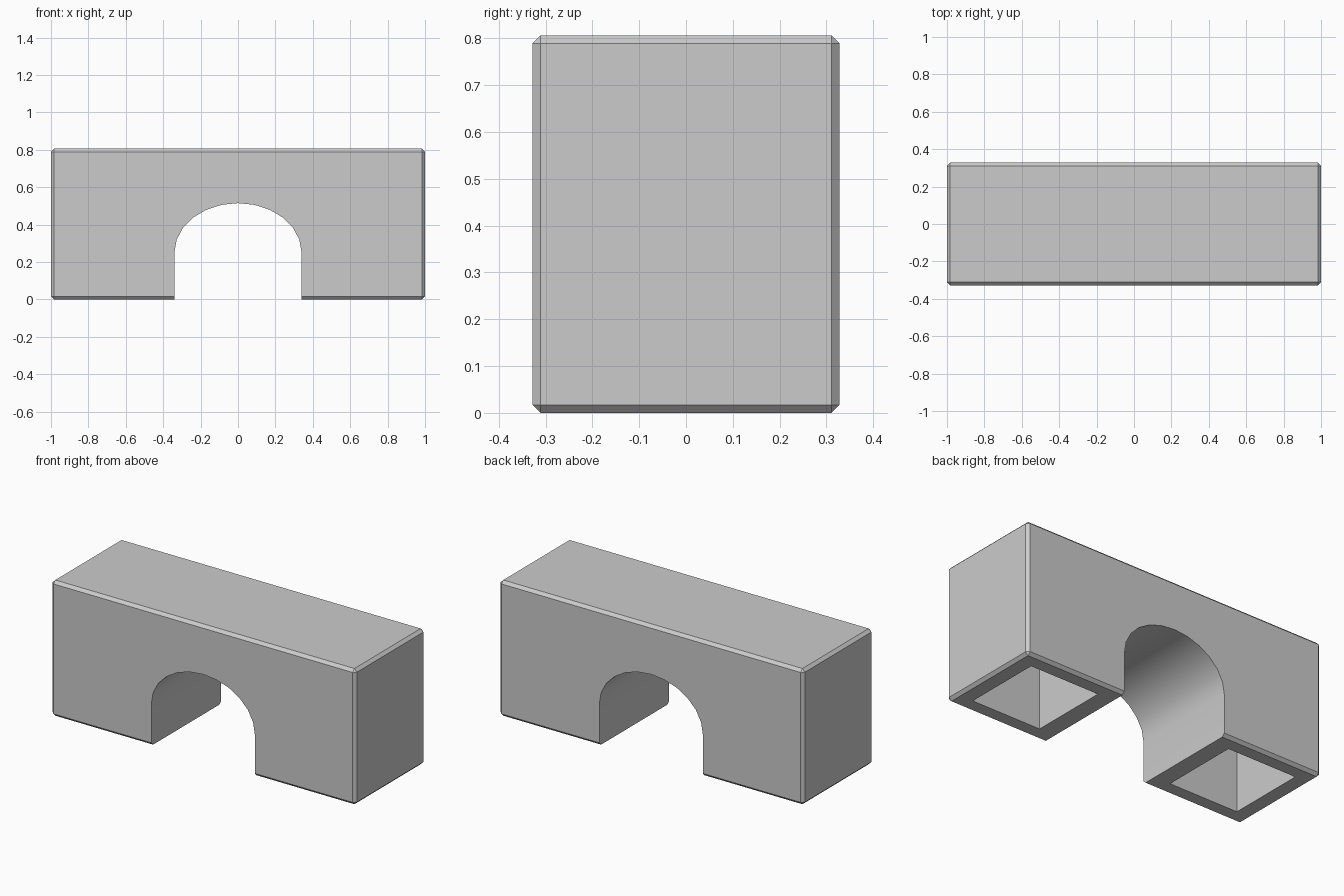
import bpy, bmesh, math

if "Cube" in bpy.data.objects:
    bpy.data.objects.remove(bpy.data.objects["Cube"], do_unlink=True)

LENGTH, DEPTH, HEIGHT, CHAMFER = 2.0, 0.656, 0.806, 0.017
ARCH_HALF, ARCH_SPRING, ARCH_RISE, ARCH_STEPS = 0.34, 0.25, 0.265, 12
POCKET_INNER, POCKET_OUTER, POCKET_HALF_Y, POCKET_TOP = 0.445, 0.9, 0.237, 0.7
BELOW = -0.2  # cutters start under the base


def make_object(name, bm):
    bmesh.ops.recalc_face_normals(bm, faces=bm.faces)
    mesh = bpy.data.meshes.new(name)
    bm.to_mesh(mesh)
    bm.free()
    obj = bpy.data.objects.new(name, mesh)
    bpy.context.collection.objects.link(obj)
    return obj


def box(name, low, high):
    bm = bmesh.new()
    bmesh.ops.create_cube(bm, size=1)
    for v in bm.verts:
        v.co = [l + (c + 0.5) * (h - l) for c, l, h in zip(v.co, low, high)]
    return make_object(name, bm)


def apply_modifier(obj, modifier):
    bpy.context.view_layer.objects.active = obj
    bpy.ops.object.modifier_apply(modifier=modifier.name)


def cut(obj, cutter):
    mod = obj.modifiers.new("Cut", 'BOOLEAN')
    mod.operation = 'DIFFERENCE'
    mod.solver = 'EXACT'
    mod.object = cutter
    apply_modifier(obj, mod)
    bpy.data.objects.remove(cutter, do_unlink=True)


# Chamfered block
block = box("arch_block", (-LENGTH / 2, -DEPTH / 2, 0), (LENGTH / 2, DEPTH / 2, HEIGHT))
bevel = block.modifiers.new("Chamfer", 'BEVEL')
bevel.width = CHAMFER
bevel.segments = 1
apply_modifier(block, bevel)

# Arched tunnel through the middle
profile = [(ARCH_HALF, BELOW)]
for i in range(ARCH_STEPS + 1):
    a = math.pi * i / ARCH_STEPS
    profile.append((ARCH_HALF * math.cos(a), ARCH_SPRING + ARCH_RISE * math.sin(a)))
profile.append((-ARCH_HALF, BELOW))
bm = bmesh.new()
face = bm.faces.new([bm.verts.new((x, -DEPTH, z)) for x, z in profile])
extruded = bmesh.ops.extrude_face_region(bm, geom=[face], use_keep_orig=True)
moved = [g for g in extruded["geom"] if isinstance(g, bmesh.types.BMVert)]
bmesh.ops.translate(bm, vec=(0, 2 * DEPTH, 0), verts=moved)
cut(block, make_object("tunnel_cutter", bm))

# Hollow underside of each leg
for side in (-1, 1):
    x0, x1 = sorted((side * POCKET_INNER, side * POCKET_OUTER))
    cut(block, box("pocket_cutter", (x0, -POCKET_HALF_Y, BELOW), (x1, POCKET_HALF_Y, POCKET_TOP)))

# Plain grey material
grey = bpy.data.materials.new("plain_grey")
grey.use_nodes = True
colour = (0.6, 0.6, 0.6, 1)
grey.diffuse_color = colour
grey.node_tree.nodes["Principled BSDF"].inputs["Base Color"].default_value = colour
block.data.materials.clear()
block.data.materials.append(grey)

# Smooth arch, crisp edges
bpy.ops.object.select_all(action='DESELECT')
block.select_set(True)
bpy.context.view_layer.objects.active = block
bpy.ops.object.shade_smooth_by_angle(angle=math.radians(30))
